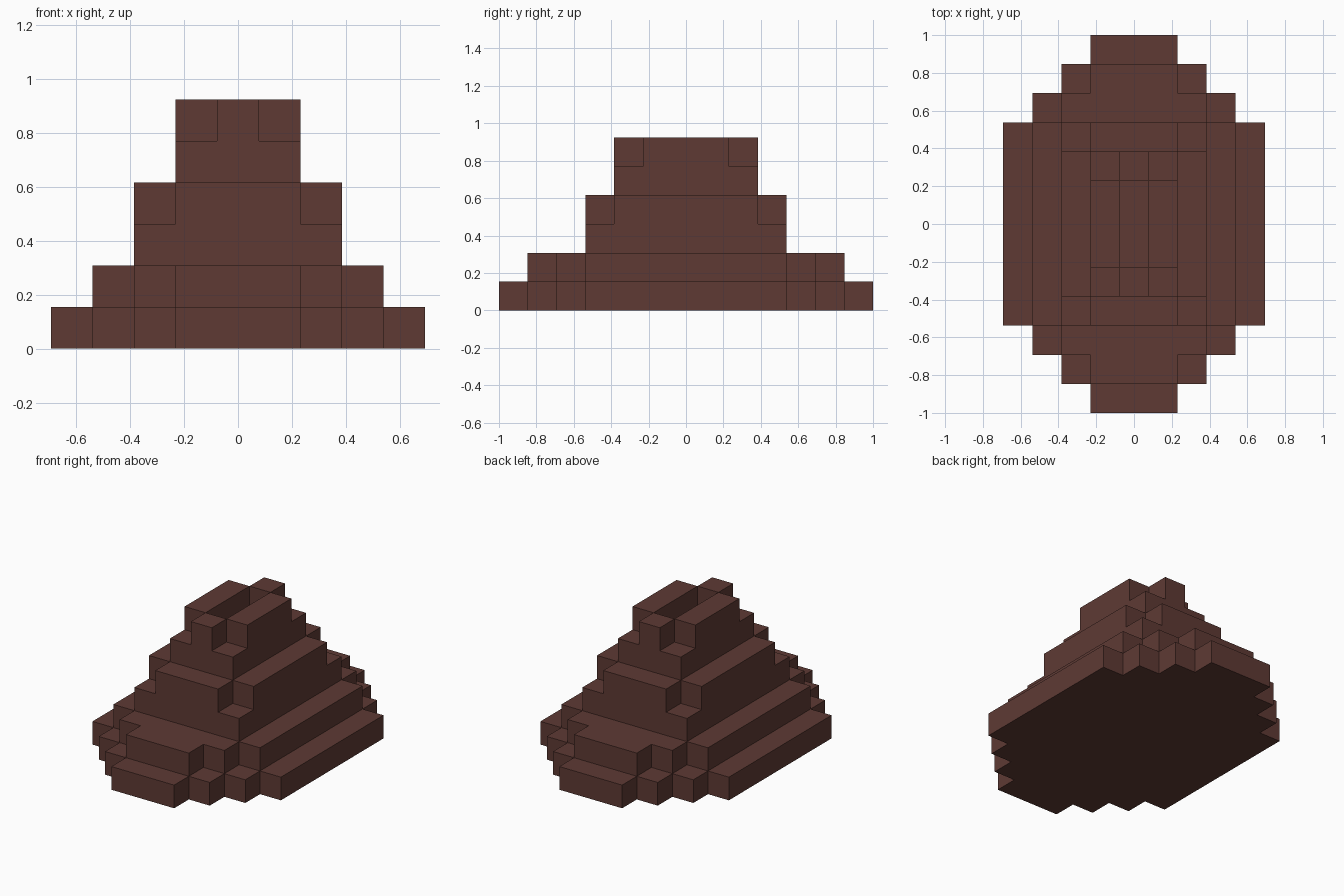
import bpy, bmesh

if "Cube" in bpy.data.objects:
    bpy.data.objects.remove(bpy.data.objects["Cube"], do_unlink=True)

U = 2 / 13  # size of one block

brown = bpy.data.materials.new("earth brown")
brown.use_nodes = True
colour = (0.112, 0.042, 0.034, 1)
brown.diffuse_color = colour
brown.node_tree.nodes["Principled BSDF"].inputs["Base Color"].default_value = colour


def make_object(name, bm):
    bmesh.ops.recalc_face_normals(bm, faces=bm.faces)
    mesh = bpy.data.meshes.new(name)
    bm.to_mesh(mesh)
    bm.free()
    mesh.materials.append(brown)
    obj = bpy.data.objects.new(name, mesh)
    bpy.context.collection.objects.link(obj)


def extruded(name, outline, z0, height):
    """Extrude a closed outline, in block units, straight up."""
    bm = bmesh.new()
    face = bm.faces.new([bm.verts.new((x * U, y * U, z0 * U)) for x, y in outline])
    top = bmesh.ops.extrude_face_region(bm, geom=[face], use_keep_orig=True)["geom"]
    bmesh.ops.translate(bm, vec=(0, 0, height * U),
                        verts=[g for g in top if isinstance(g, bmesh.types.BMVert)])
    make_object(name, bm)


def stepped_outline(steps):
    """Mirror a staircase of (half width, half depth) corners into all four quadrants."""
    quarter = []
    for i, (x, y) in enumerate(steps):
        if i:
            quarter.append((x, steps[i - 1][1]))
        quarter.append((x, y))
    right = [(x, -y) for x, y in reversed(quarter)] + quarter
    return right + [(-x, -y) for x, y in right]


# Stacked tiers: name, staircase corners, base height
tiers = [
    ("base_tier", [(4.5, 3.5), (3.5, 4.5), (2.5, 5.5), (1.5, 6.5)], 0),
    ("lower_tier", [(3.5, 3.5), (2.5, 4.5), (1.5, 5.5)], 1),
    ("middle_tier", [(2.5, 3.5)], 2),
    ("upper_middle_tier", [(2.5, 2.5), (1.5, 3.5)], 3),
    ("peak_tier", [(1.5, 2.5)], 4),
]
for name, steps, z in tiers:
    extruded(name, stepped_outline(steps), z, 1)


def box_outline(x0, x1, y0, y1):
    return [(x0, y0), (x1, y0), (x1, y1), (x0, y1)]


# Crater rim: two long walls and two end blocks around an open hollow
for side, s in (("left", 1), ("right", -1)):
    extruded("crater_wall_" + side, box_outline(s - 0.5, s + 0.5, -1.5, 1.5), 5, 1)
for end, s in (("back", 2), ("front", -2)):
    extruded("crater_block_" + end, box_outline(-0.5, 0.5, s - 0.5, s + 0.5), 5, 1)
